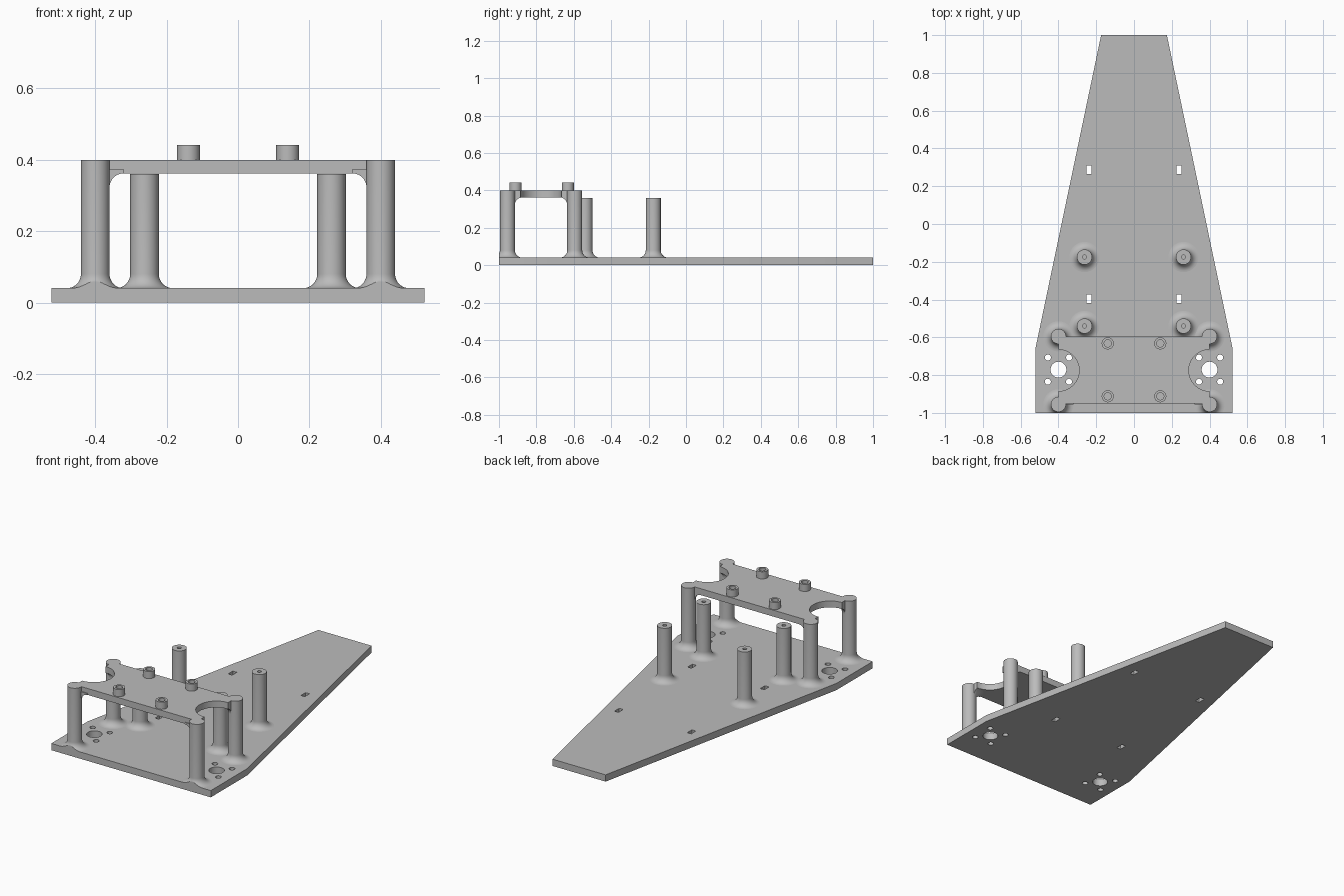
import bpy, bmesh
from math import sin, cos, pi, radians
from mathutils import Vector

cube = bpy.data.objects.get("Cube")
if cube:
    bpy.data.objects.remove(cube, do_unlink=True)

grey = bpy.data.materials.new("plain_grey")
grey.use_nodes = True
grey.diffuse_color = (0.5, 0.5, 0.5, 1)
grey.node_tree.nodes["Principled BSDF"].inputs["Base Color"].default_value = (0.5, 0.5, 0.5, 1)

BASE, SHELF, TOP = 0.04, 0.362, 0.40      # heights of the main levels
POST_R, FILLET = 0.04, 0.04
FRONT_Y, BACK_Y, MID_Y = -0.955, -0.595, -0.775
POST_X = 0.4


def finish(bm, name, smooth=True):
    bmesh.ops.recalc_face_normals(bm, faces=bm.faces)
    mesh = bpy.data.meshes.new(name)
    bm.to_mesh(mesh)
    bm.free()
    mesh.materials.append(grey)
    obj = bpy.data.objects.new(name, mesh)
    bpy.context.collection.objects.link(obj)
    if smooth:
        shade(obj)
    return obj


def activate(obj):
    bpy.ops.object.select_all(action='DESELECT')
    obj.select_set(True)
    bpy.context.view_layer.objects.active = obj


def shade(obj):
    activate(obj)
    bpy.ops.object.shade_smooth_by_angle(angle=radians(30))


def prism(bm, outline, z0, z1):
    face = bm.faces.new([bm.verts.new((x, y, z0)) for x, y in outline])
    ext = bmesh.ops.extrude_face_region(bm, geom=[face])
    verts = [g for g in ext["geom"] if isinstance(g, bmesh.types.BMVert)]
    bmesh.ops.translate(bm, vec=(0, 0, z1 - z0), verts=verts)


def circle(x, y, r, n=32):
    return [(x + r * cos(2 * pi * i / n), y + r * sin(2 * pi * i / n)) for i in range(n)]


def box(x, y, w, d):
    return [(x - w / 2, y - d / 2), (x + w / 2, y - d / 2),
            (x + w / 2, y + d / 2), (x - w / 2, y + d / 2)]


def lathe(name, profile, x, y, cuts=()):
    """Revolve (radius, z) points; cuts are (point, outward normal) planes."""
    bm = bmesh.new()
    verts = [bm.verts.new((r, 0, z)) for r, z in profile]
    edges = [bm.edges.new(pair) for pair in zip(verts, verts[1:])]
    bmesh.ops.spin(bm, geom=verts + edges, cent=(0, 0, 0), axis=(0, 0, 1),
                   angle=2 * pi, steps=40, use_merge=True)
    bmesh.ops.remove_doubles(bm, verts=bm.verts, dist=1e-5)
    bmesh.ops.translate(bm, vec=(x, y, 0), verts=bm.verts)
    for point, normal in cuts:
        bmesh.ops.bisect_plane(bm, geom=bm.verts[:] + bm.edges[:] + bm.faces[:],
                               plane_co=Vector(point), plane_no=Vector(normal),
                               clear_outer=True)
        bmesh.ops.holes_fill(bm, edges=[e for e in bm.edges if e.is_boundary])
    return finish(bm, name)


def flare(z, up):
    """Quarter-round fillet points from the wide end at z to the post wall."""
    pts = []
    for i in range(9):
        a = pi / 2 * i / 8
        pts.append((POST_R + FILLET * (1 - sin(a)), z + up * FILLET * (1 - cos(a))))
    return pts


# Tapered base plate with motor holes and strap slots
bm = bmesh.new()
prism(bm, [(-0.522, -1), (0.522, -1), (0.522, -0.66),
           (0.174, 1), (-0.174, 1), (-0.522, -0.66)], 0, BASE)
base = finish(bm, "base_plate", smooth=False)

bm = bmesh.new()
for s in (-1, 1):
    prism(bm, circle(s * POST_X, MID_Y + 0.004, 0.042), -0.1, 0.1)
    for dx in (-0.056, 0.056):
        for dy in (-0.064, 0.064):
            prism(bm, circle(s * POST_X + dx, MID_Y + 0.004 + dy, 0.016, 24), -0.1, 0.1)
    for y in (0.288, -0.395):
        prism(bm, box(s * 0.238, y, 0.026, 0.044), -0.1, 0.1)
cutter = finish(bm, "hole_cutter", smooth=False)
cutter.hide_render = True
mod = base.modifiers.new("holes", 'BOOLEAN')
mod.operation, mod.solver, mod.object = 'DIFFERENCE', 'EXACT', cutter
activate(base)
bpy.ops.object.modifier_apply(modifier=mod.name)
bpy.data.objects.remove(cutter, do_unlink=True)
shade(base)

# Raised shelf with a round bite out of each end
def bite(side):
    return [(side * (POST_X - 0.11 * cos(a)), MID_Y + side * 0.11 * sin(a))
            for a in [pi * (i / 24 - 0.5) for i in range(25)]]


bm = bmesh.new()
prism(bm, [(-POST_X, FRONT_Y + 0.005), (POST_X, FRONT_Y + 0.005)] + bite(1)
      + [(POST_X, BACK_Y), (-POST_X, BACK_Y)] + bite(-1), SHELF, TOP)
finish(bm, "shelf")

for s, side in ((-1, "right"), (1, "left")):
    # Shelf legs: flared at the foot, with a fillet below the shelf
    for y, end, inward in ((FRONT_Y, "front", 1), (BACK_Y, "back", -1)):
        foot = [(0, BASE / 2), (POST_R + FILLET, BASE / 2)] + flare(BASE, 1)
        lathe(f"{end}_{side}_leg", foot + [(POST_R, TOP), (0, TOP)],
              s * POST_X, y, [((0, -1, 0), (0, -1, 0))])
        head = [(0, SHELF + 0.01), (POST_R + FILLET, SHELF + 0.01)] + flare(SHELF, -1)
        lathe(f"{end}_{side}_shelf_fillet", head + [(0, SHELF - FILLET)], s * POST_X, y,
              [((s * POST_X, 0, 0), (s, 0, 0)),
               ((0, y, 0), (0, -inward, 0)),
               ((0, MID_Y - inward * 0.11, 0), (0, inward, 0))])

    # Standoffs with pilot holes
    for y, end in ((-0.54, "front"), (-0.175, "back")):
        foot = [(0, BASE / 2), (POST_R + FILLET, BASE / 2)] + flare(BASE, 1)
        lathe(f"{end}_{side}_standoff",
              foot + [(POST_R, 0.36), (0.011, 0.36), (0.011, 0.26), (0, 0.26)],
              s * 0.262, y)

    # Hollow bosses on the shelf
    for y, end in ((-0.912, "front"), (-0.632, "back")):
        lathe(f"{end}_{side}_boss",
              [(0, TOP - 0.01), (0.032, TOP - 0.01), (0.032, 0.442),
               (0.019, 0.442), (0.019, TOP + 0.002), (0, TOP + 0.002)],
              s * 0.139, y)
